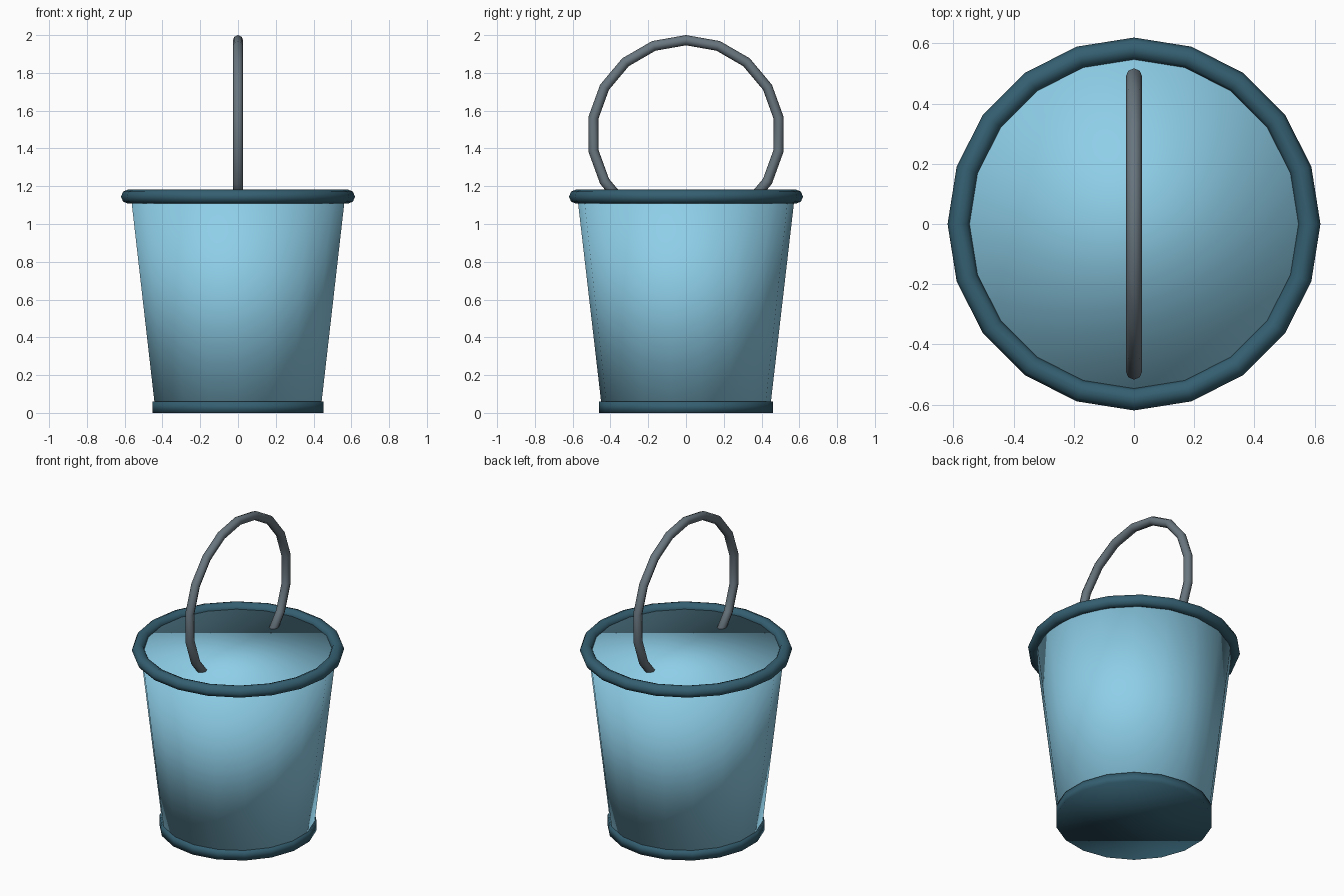
import bpy, bmesh
from math import sin, cos, pi, radians
from mathutils import Vector

if "Cube" in bpy.data.objects:
    bpy.data.objects.remove(bpy.data.objects["Cube"])


def material(name, rgb):
    m = bpy.data.materials.new(name)
    m.diffuse_color = (*rgb, 1)
    m.use_nodes = True
    m.node_tree.nodes["Principled BSDF"].inputs["Base Color"].default_value = m.diffuse_color
    return m


def finish(name, bm, mat):
    bmesh.ops.recalc_face_normals(bm, faces=bm.faces)
    for f in bm.faces:
        f.smooth = True
    me = bpy.data.meshes.new(name)
    bm.to_mesh(me)
    bm.free()
    me.materials.append(mat)
    obj = bpy.data.objects.new(name, me)
    bpy.context.collection.objects.link(obj)


def frustum(name, r0, r1, z0, z1, sides, mat):
    """Closed tapered drum with a corner on the +y axis."""
    bm = bmesh.new()
    rings = [[bm.verts.new((r * sin(2 * pi * i / sides), r * cos(2 * pi * i / sides), z))
              for i in range(sides)] for r, z in ((r0, z0), (r1, z1))]
    for i in range(sides):
        j = (i + 1) % sides
        bm.faces.new((rings[0][i], rings[0][j], rings[1][j], rings[1][i]))
    bm.faces.new(rings[0])
    bm.faces.new(rings[1])
    finish(name, bm, mat)


def ring_tube(name, centre, u, v, major, minor, angles, closed, mat, sides=8):
    """Round tube following a circle (or arc) in the plane of u and v."""
    bm = bmesh.new()
    u, v, centre = Vector(u), Vector(v), Vector(centre)
    w = u.cross(v)
    rings = []
    for a in angles:
        d = u * cos(a) + v * sin(a)
        rings.append([bm.verts.new(centre + d * (major + minor * cos(2 * pi * k / sides))
                                   + w * minor * sin(2 * pi * k / sides)) for k in range(sides)])
    pairs = list(zip(rings, rings[1:]))
    if closed:
        pairs.append((rings[-1], rings[0]))
    else:
        bm.faces.new(rings[0])
        bm.faces.new(rings[-1])
    for a, b in pairs:
        for k in range(sides):
            n = (k + 1) % sides
            bm.faces.new((a[k], a[n], b[n], b[k]))
    finish(name, bm, mat)


blue = material("light_blue", (0.27, 0.62, 0.81))
dark = material("dark_blue", (0.035, 0.115, 0.165))
steel = material("steel_grey", (0.14, 0.18, 0.21))

# Tapered bucket body, closed at the top
frustum("bucket_body", 0.445, 0.576, 0.02, 1.15, 18, blue)
# Foot band under the body
frustum("base_band", 0.46, 0.46, 0.0, 0.06, 18, dark)
# Rolled rim
ring_tube("rim", (0, 0, 1.145), (1, 0, 0), (0, 1, 0), 0.582, 0.0375,
          [radians(18 * i) for i in range(20)], True, dark)
# Carrying handle, ends sunk into the body top
ring_tube("handle", (0, 0, 1.475), (0, 0, 1), (0, 1, 0), 0.498, 0.027,
          [radians(20 * i) for i in range(-7, 8)], False, steel)
